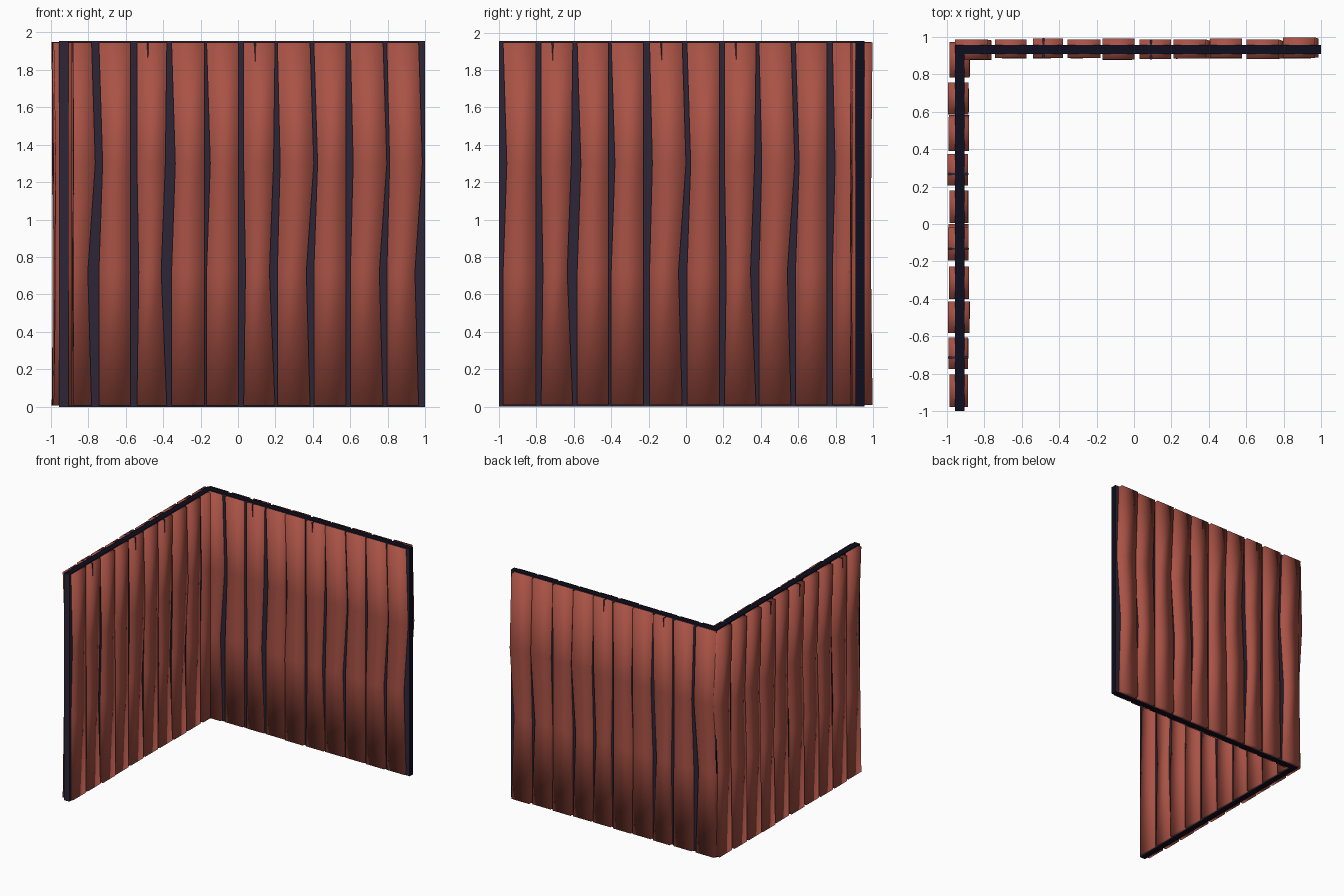
import bpy, bmesh, random

if "Cube" in bpy.data.objects:
    bpy.data.objects.remove(bpy.data.objects["Cube"])
random.seed(4)

def material(name, rgb):
    m = bpy.data.materials.new(name)
    m.diffuse_color = (*rgb, 1)
    m.use_nodes = True
    m.node_tree.nodes["Principled BSDF"].inputs["Base Color"].default_value = m.diffuse_color
    return m

WOOD = material("red_wood", (0.40, 0.085, 0.06))
PURPLE = material("dark_purple", (0.026, 0.019, 0.038))
NAVY = material("near_black_navy", (0.004, 0.004, 0.013))

def finish(name, bm, mats, smooth=False):
    bmesh.ops.recalc_face_normals(bm, faces=bm.faces)
    for f in bm.faces:
        f.smooth = smooth
    me = bpy.data.meshes.new(name)
    bm.to_mesh(me)
    bm.free()
    for m in mats:
        me.materials.append(m)
    ob = bpy.data.objects.new(name, me)
    bpy.context.collection.objects.link(ob)
    return ob

# Each wall maps (along, outward, up) into the model
def back_wall(u, d, z):
    return (u, d, z)

def left_wall(u, d, z):
    return (-d, u, z)

def loft(bm, rings):
    rows = [[bm.verts.new(p) for p in r] for r in rings]
    n = len(rows[0])
    for a, b in zip(rows, rows[1:]):
        for i in range(n):
            j = (i + 1) % n
            bm.faces.new((a[i], a[j], b[j], b[i]))
    bm.faces.new(rows[0])
    bm.faces.new(rows[-1])

# L-shaped core board, dark on its top, bottom and outward +x / -x faces
bm = bmesh.new()
outline = [(-0.955, -1), (-0.905, -1), (-0.905, 0.907), (1, 0.907), (1, 0.955), (-0.955, 0.955)]
loft(bm, [[(x, y, z) for x, y in outline] for z in (0, 1.955)])
core = finish("core_board", bm, [PURPLE, NAVY])
for p in core.data.polygons:
    end = abs(p.normal.x) > 0.9 and abs(p.center.x + 0.905) > 0.02
    p.material_index = int(end or abs(p.normal.z) > 0.9)

# Plank edge shapes: shifts of the left and right edge at four heights
LEVELS = (0.008, 0.72, 1.3, 1.947)
SHAPES = {
    "A": ((0, 0, 0.015, 0), (0, -0.02, 0.02, 0)),
    "B": ((0, 0, 0.02, 0), (0, 0, 0, 0)),
    "C": ((0, 0.01, 0, 0), (0, -0.03, -0.008, 0)),
}
BACK = [(-0.955, -0.782), (-0.743, -0.573), (-0.54, -0.38), (-0.355, -0.18), (-0.168, 0.003),
        (0.03, 0.198), (0.21, 0.385), (0.405, 0.578), (0.60, 0.775), (0.795, 0.965)]
LEFT = [(-0.978, -0.803), (-0.775, -0.605), (-0.582, -0.415), (-0.40, -0.227), (-0.195, -0.02),
        (0.005, 0.18), (0.205, 0.375), (0.39, 0.562), (0.585, 0.755), (0.782, 0.952)]

def plank(name, place, u0, u1, shape, cracked):
    left, right = SHAPES[shape]
    inner = 0.88 + random.uniform(-0.003, 0.008)
    outer = 0.989 + random.uniform(-0.006, 0.009)
    rings = []
    for i, z in enumerate(LEVELS):
        k = 0.012 if i in (1, 2) else 0
        a, b = u0 + left[i], u1 + right[i]
        o = [outer - random.uniform(0, k) for _ in range(2)]
        n = [inner + random.uniform(-k, k) * 0.3 for _ in range(2)]
        rings.append([place(a, n[0], z), place(b, n[1], z), place(b, o[1], z), place(a, o[0], z)])
    bm = bmesh.new()
    loft(bm, rings)
    finish(name, bm, [WOOD], smooth=True)
    if cracked:  # thin split running down from the plank top
        c = u0 + 0.36 * (u1 - u0)
        bm = bmesh.new()
        loft(bm, [[place(c - 0.005, d, 1.949), place(c + 0.005, d, 1.949), place(c + 0.002, d, 1.84)]
                  for d in (inner - 0.002, outer + 0.001)])
        finish(name + "_crack", bm, [PURPLE])

for wall, place, spans, kinds, cracks in (
        ("back", back_wall, BACK, "ABCBBCABAA", (2, 5)),
        ("left", left_wall, LEFT, "BCBBABCABA", (1, 4, 6))):
    for i, (u0, u1) in enumerate(spans):
        plank(f"{wall}_plank_{i + 1}", place, u0, u1, kinds[i], i in cracks)
